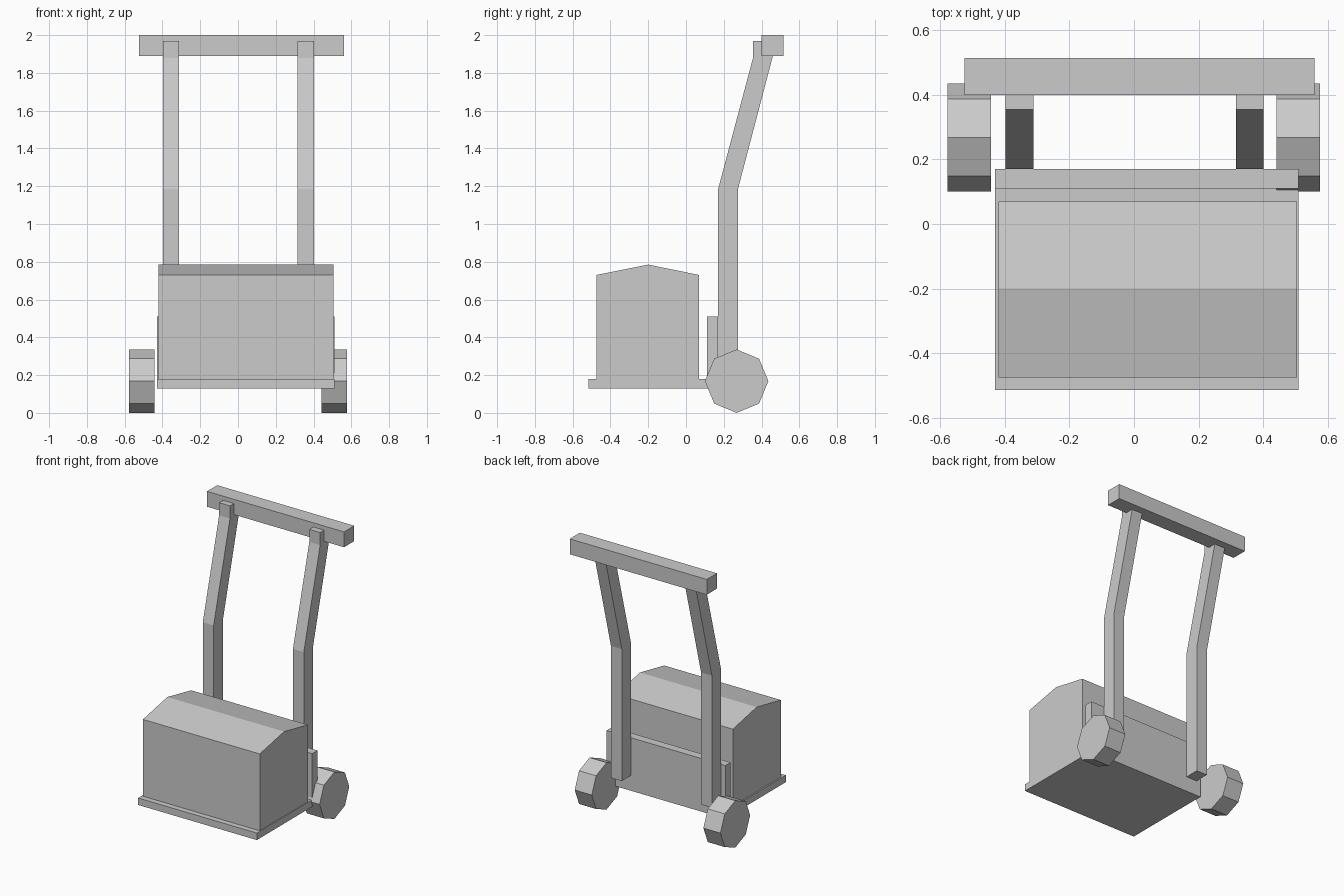
import bpy, bmesh, math

if "Cube" in bpy.data.objects:
    bpy.data.objects.remove(bpy.data.objects["Cube"])

grey = bpy.data.materials.new("light_grey")
grey.diffuse_color = (0.6, 0.6, 0.6, 1)
grey.use_nodes = True
grey.node_tree.nodes["Principled BSDF"].inputs["Base Color"].default_value = grey.diffuse_color


def extrude_x(name, profile, x0, x1):
    """Solid made from a (y, z) outline extruded between x0 and x1."""
    bm = bmesh.new()
    face = bm.faces.new([bm.verts.new((x0, y, z)) for y, z in profile])
    ext = bmesh.ops.extrude_face_region(bm, geom=[face])
    moved = [g for g in ext["geom"] if isinstance(g, bmesh.types.BMVert)]
    bmesh.ops.translate(bm, verts=moved, vec=(x1 - x0, 0, 0))
    bmesh.ops.recalc_face_normals(bm, faces=bm.faces)
    mesh = bpy.data.meshes.new(name)
    bm.to_mesh(mesh)
    bm.free()
    mesh.materials.append(grey)
    obj = bpy.data.objects.new(name, mesh)
    bpy.context.collection.objects.link(obj)
    return obj


# L-shaped carrying plate with low back rest
extrude_x("base_plate", [(-0.515, 0.13), (0.17, 0.13), (0.17, 0.51),
                         (0.11, 0.51), (0.11, 0.18), (-0.515, 0.18)], -0.43, 0.51)

# Cargo box with a shallow ridged lid
extrude_x("cargo_box", [(-0.475, 0.18), (0.07, 0.18), (0.07, 0.73),
                        (-0.2, 0.785), (-0.475, 0.73)], -0.42, 0.505)

# Bent uprights
post = [(0.17, 0.24), (0.275, 0.24), (0.275, 1.185), (0.46, 1.89),
        (0.46, 1.97), (0.355, 1.97), (0.355, 1.88), (0.17, 1.185)]
for side, x0, x1 in (("left", -0.398, -0.312), ("right", 0.316, 0.402)):
    extrude_x(side + "_post", post, x0, x1)

# Push handle
extrude_x("handle_bar", [(0.4, 1.89), (0.515, 1.89), (0.515, 2.0), (0.4, 2.0)],
          -0.525, 0.56)

# Eight-sided wheels
wheel = [(0.268 + 0.168 * math.cos(i * math.pi / 4),
          0.168 + 0.168 * math.sin(i * math.pi / 4)) for i in range(8)]
for side, x0, x1 in (("left", -0.578, -0.443), ("right", 0.441, 0.576)):
    extrude_x(side + "_wheel", wheel, x0, x1)
